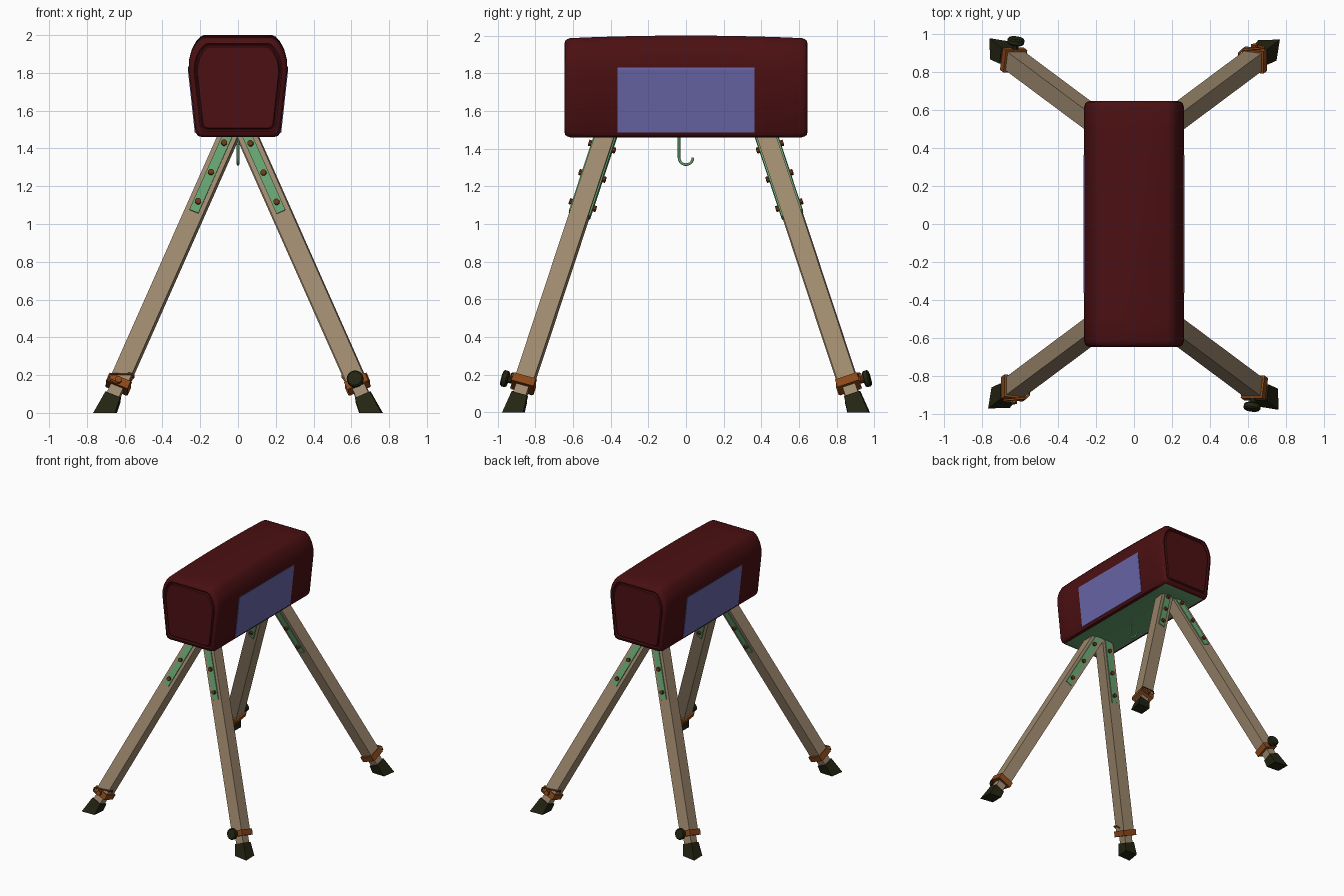
import bpy, bmesh, math
from mathutils import Matrix, Vector

if "Cube" in bpy.data.objects:
    bpy.data.objects.remove(bpy.data.objects["Cube"])


def material(name, rgb):
    m = bpy.data.materials.new(name)
    m.use_nodes = True
    m.diffuse_color = (*rgb, 1)
    m.node_tree.nodes["Principled BSDF"].inputs["Base Color"].default_value = (*rgb, 1)
    return m


RED = material("dark red leather", (0.07, 0.005, 0.006))
BLUE = material("blue panel", (0.14, 0.13, 0.39))
WOOD = material("beige wood", (0.34, 0.25, 0.155))
GREEN = material("green metal", (0.13, 0.36, 0.16))
ORANGE = material("orange metal", (0.26, 0.065, 0.01))
RUST = material("rust brown bolt", (0.16, 0.035, 0.009))
BLACK = material("dark rubber", (0.017, 0.018, 0.006))


def add(name, bm, mats, matrix=Matrix(), smooth=False):
    bmesh.ops.recalc_face_normals(bm, faces=bm.faces)
    mesh = bpy.data.meshes.new(name)
    bm.to_mesh(mesh)
    bm.free()
    for m in mats:
        mesh.materials.append(m)
    ob = bpy.data.objects.new(name, mesh)
    bpy.context.collection.objects.link(ob)
    ob.matrix_world = matrix
    if smooth:
        mesh.shade_smooth()
        mesh.set_sharp_from_angle(angle=math.radians(40))
    return ob


def box(name, matrix, centre, size, mat):
    bm = bmesh.new()
    local = Matrix.Translation(centre) @ Matrix.Diagonal((*size, 1))
    bmesh.ops.create_cube(bm, size=1, matrix=local)
    return add(name, bm, [mat], matrix)


def peg(name, matrix, centre, radius, depth, mat, sides=8):
    """Cylinder whose axis is local y."""
    bm = bmesh.new()
    local = Matrix.Translation(centre) @ Matrix.Rotation(math.pi / 2, 4, "X")
    bmesh.ops.create_cone(bm, cap_ends=True, segments=sides, radius1=radius,
                          radius2=radius, depth=depth, matrix=local)
    return add(name, bm, [mat], matrix)


def wire(name, points, radius, mat, matrix=Matrix()):
    curve = bpy.data.curves.new(name, "CURVE")
    curve.dimensions = "3D"
    curve.bevel_depth = radius
    curve.bevel_resolution = 2
    curve.use_fill_caps = True
    spline = curve.splines.new("POLY")
    spline.points.add(len(points) - 1)
    for p, co in zip(spline.points, points):
        p.co = (*co, 1)
    curve.materials.append(mat)
    ob = bpy.data.objects.new(name, curve)
    bpy.context.collection.objects.link(ob)
    ob.matrix_world = matrix


# Padded body: one cross-section lofted along y, with a groove in each end
half = [(0.19, 1.46), (0.212, 1.466), (0.225, 1.485), (0.262, 1.82), (0.258, 1.87),
        (0.245, 1.915), (0.222, 1.955), (0.2, 1.977), (0.18, 1.985)]
ring = half + [(-x, z) for x, z in reversed(half)]
end = [(0.645, 0.82), (0.636, 0.84), (0.636, 0.86), (0.645, 0.89),
       (0.641, 0.95), (0.632, 0.98), (0.615, 1.0)]
stations = [(-y, s) for y, s in end]
stations += [(y / 10, 1.0) for y in range(-5, 6)]
stations += end[::-1]
bm = bmesh.new()
loops = []
MID = 1.725
for y, s in stations:
    crown = 0.015 * (1 - (y / 0.645) ** 2)
    loops.append([bm.verts.new((x * s, y, MID + (z - MID) * s + crown * max(0, (z - 1.82) / 0.165)))
                  for x, z in ring])
n = len(ring)
for a, b in zip(loops, loops[1:]):
    for i in range(n):
        j = (i + 1) % n
        f = bm.faces.new((a[i], a[j], b[j], b[i]))
        # The flat underside is bare metal
        if i == n - 1 and max(abs(v.co.y) for v in f.verts) < 0.62:
            f.material_index = 1
bm.faces.new(loops[0])
bm.faces.new(loops[-1])
add("padded_body", bm, [RED, GREEN], smooth=True)

# Thin panel on each flank
for side, sx in (("left", 1), ("right", -1)):
    bm = bmesh.new()
    section = [(0.222, 1.486), (0.229, 1.485), (0.266, 1.82), (0.265, 1.83), (0.257, 1.83)]
    verts = [bm.verts.new((sx * x, -0.363, z)) for x, z in section]
    face = bm.faces.new(verts)
    out = bmesh.ops.extrude_face_region(bm, geom=[face])["geom"]
    moved = [v for v in out if isinstance(v, bmesh.types.BMVert)]
    bmesh.ops.translate(bm, verts=moved, vec=(0, 0.726, 0))
    add(side + "_side_panel", bm, [BLUE])

# Hook under the body
R = 0.037
bend = [math.pi + math.pi * i / 10 for i in range(11)]
wire("hook", [(0, -R, 1.47)] + [(0, R * math.cos(a), 1.352 + R * math.sin(a)) for a in bend],
     0.007, GREEN)

# Splayed legs, each built along its own axis
SLOPE_X, SLOPE_Y = 0.444, 0.331
STRETCH = math.sqrt(1 + SLOPE_X ** 2 + SLOPE_Y ** 2)


def span(name, matrix, low, high, width, mat):
    lo, hi = low * STRETCH, high * STRETCH
    return box(name, matrix, (0, 0, (lo + hi) / 2), (width, width, hi - lo), mat)


def leg(name, sx, sy):
    up = Vector((-sx * SLOPE_X, -sy * SLOPE_Y, 1)).normalized()
    if sx == sy:
        ax = (Vector((1, 0, 0)) - up * up.x).normalized()
        ay = up.cross(ax)
    else:
        ay = (Vector((0, 1, 0)) - up * up.y).normalized()
        ax = ay.cross(up)
    m = Matrix((ax, ay, up)).transposed().to_4x4()
    m.translation = (sx * 0.7, sy * 0.912, 0)

    span(name + "_leg", m, 0.15, 1.53, 0.1, WOOD)
    span(name + "_inner_leg", m, 0.06, 0.2, 0.07, WOOD)
    span(name + "_collar", m, 0.132, 0.172, 0.122, ORANGE)

    # Rubber foot, tapered and trimmed level with the floor
    bm = bmesh.new()
    bmesh.ops.create_cube(bm, size=1)
    for v in bm.verts:
        w = 0.086 if v.co.z > 0 else 0.112
        v.co = m @ Vector((v.co.x * w, v.co.y * w, 0.085 * STRETCH if v.co.z > 0 else -0.06))
    cut = bmesh.ops.bisect_plane(bm, geom=bm.verts[:] + bm.edges[:] + bm.faces[:],
                                 plane_co=(0, 0, 0), plane_no=(0, 0, -1), clear_outer=True)
    rim = [e for e in cut["geom_cut"] if isinstance(e, bmesh.types.BMEdge)]
    bmesh.ops.contextual_create(bm, geom=rim)
    add(name + "_foot", bm, [BLACK])

    # Bolted straps on the outer and inner faces
    for where, d in (("outer", sy), ("inner", -sy)):
        mid, length = 1.27 * STRETCH, 0.44 * STRETCH
        box(f"{name}_{where}_strap", m, (0, d * 0.054, mid), (0.052, 0.008, length), GREEN)
        for i in range(3):
            z = (1.1 + 0.155 * i) * STRETCH
            peg(f"{name}_{where}_bolt_{i + 1}", m, (0, d * 0.064, z), 0.016, 0.02, RUST)

    z = 0.152 * STRETCH
    if sx != sy:
        # Clamping knob
        peg(name + "_knob_stem", m, (0, sy * 0.075, z), 0.018, 0.04, BLACK)
        knob = peg(name + "_knob", m, (0, sy * 0.103, z), 0.046, 0.034, BLACK, 10)
        bevel = knob.modifiers.new("soft_edge", "BEVEL")
        bevel.width = 0.007
    else:
        # Locking pin with its wire loop
        peg(name + "_pin", m, (0, sy * 0.07, z), 0.018, 0.03, ORANGE)
        turn = Matrix.Diagonal((-sx, -sy, 1, 1))
        wire(name + "_pin_loop",
             [(-0.64, -0.935, 0.16), (-0.685, -0.93, 0.18), (-0.68, -0.925, 0.205),
              (-0.57, -0.915, 0.207), (-0.553, -0.9, 0.2), (-0.553, -0.87, 0.19),
              (-0.565, -0.855, 0.175), (-0.61, -0.85, 0.165)], 0.006, ORANGE, turn)


for name, sx, sy in (("front_right", -1, -1), ("front_left", 1, -1),
                     ("back_right", -1, 1), ("back_left", 1, 1)):
    leg(name, sx, sy)
